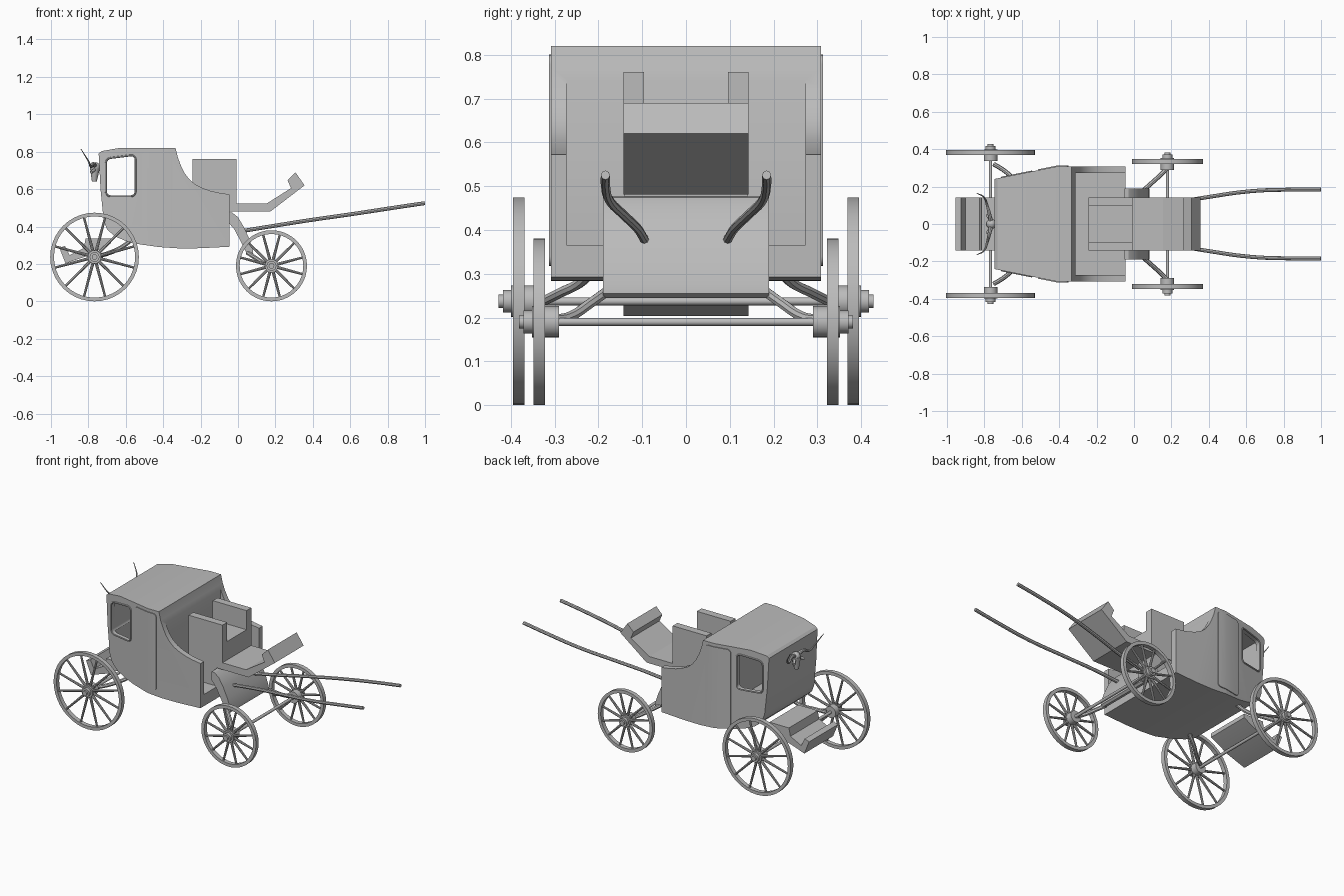
import bpy, bmesh, math
from mathutils import Vector, Matrix

if "Cube" in bpy.data.objects:
    bpy.data.objects.remove(bpy.data.objects["Cube"], do_unlink=True)

grey = bpy.data.materials.new("plain_grey")
grey.use_nodes = True
grey.diffuse_color = (0.5, 0.5, 0.5, 1)
grey.node_tree.nodes["Principled BSDF"].inputs["Base Color"].default_value = (0.5, 0.5, 0.5, 1)


def activate(ob):
    bpy.ops.object.select_all(action='DESELECT')
    ob.select_set(True)
    bpy.context.view_layer.objects.active = ob


def finish(name, bm, smooth=True):
    bmesh.ops.recalc_face_normals(bm, faces=bm.faces)
    me = bpy.data.meshes.new(name)
    bm.to_mesh(me)
    bm.free()
    me.materials.append(grey)
    ob = bpy.data.objects.new(name, me)
    bpy.context.collection.objects.link(ob)
    if smooth:
        activate(ob)
        bpy.ops.object.shade_smooth_by_angle(angle=math.radians(30))
    return ob


def prism_bm(pts, y0, y1):
    """Side profile (x, z) extruded across y."""
    bm = bmesh.new()
    f = bm.faces.new([bm.verts.new((x, y0, z)) for x, z in pts])
    ext = bmesh.ops.extrude_face_region(bm, geom=[f])["geom"]
    bmesh.ops.translate(bm, vec=(0, y1 - y0, 0), verts=[v for v in ext if isinstance(v, bmesh.types.BMVert)])
    return bm


def prism(name, pts, y0, y1):
    return finish(name, prism_bm(pts, y0, y1))


def box(name, x, y, z):
    return prism(name, [(x[0], z[0]), (x[1], z[0]), (x[1], z[1]), (x[0], z[1])], *y)


def add_rod(bm, p, q, r1, r2=None, seg=16):
    p, q = Vector(p), Vector(q)
    d = q - p
    m = Matrix.Translation((p + q) / 2) @ d.to_track_quat('Z', 'Y').to_matrix().to_4x4()
    bmesh.ops.create_cone(bm, cap_ends=True, segments=seg, radius1=r1,
                          radius2=r1 if r2 is None else r2, depth=d.length, matrix=m)


def rod(name, p, q, r):
    bm = bmesh.new()
    add_rod(bm, p, q, r)
    return finish(name, bm)


def tube(name, pts, r, closed=False, taper=False, smooth=True):
    """Round tube along a path."""
    cu = bpy.data.curves.new(name, 'CURVE')
    cu.dimensions, cu.bevel_depth, cu.bevel_resolution = '3D', r, 2
    cu.use_fill_caps, cu.resolution_u = True, 6
    sp = cu.splines.new('BEZIER' if smooth else 'POLY')
    points = sp.bezier_points if smooth else sp.points
    points.add(len(pts) - 1)
    for i, (p, c) in enumerate(zip(points, pts)):
        if smooth:
            p.co = c
            p.handle_left_type = p.handle_right_type = 'AUTO'
        else:
            p.co = (*c, 1)
        p.radius = 1 - 0.85 * i / (len(pts) - 1) if taper else 1
    sp.use_cyclic_u = closed
    cu.materials.append(grey)
    ob = bpy.data.objects.new(name, cu)
    bpy.context.collection.objects.link(ob)
    activate(ob)
    bpy.ops.object.convert(target='MESH')
    bpy.ops.object.shade_smooth_by_angle(angle=math.radians(40))


def cut(ob, cutter):
    cutter.hide_render = True
    mod = ob.modifiers.new("cut", 'BOOLEAN')
    mod.operation, mod.object, mod.solver = 'DIFFERENCE', cutter, 'EXACT'
    activate(ob)
    bpy.ops.object.modifier_apply(modifier=mod.name)
    bpy.data.objects.remove(cutter, do_unlink=True)


def half_width(x):
    """Cabin half width: straight at the front, narrowing to the rear."""
    return 0.308 + min(0, x + 0.41) * 0.2


def tapered_bm(pts, offset):
    bm = prism_bm(pts, -1, 1)
    bmesh.ops.bisect_plane(bm, geom=bm.verts[:] + bm.edges[:] + bm.faces[:],
                           plane_co=(-0.41, 0, 0), plane_no=(1, 0, 0))
    for v in bm.verts:
        v.co.y = math.copysign(half_width(v.co.x) + offset, v.co.y)
    return bm


def rounded(x0, x1, z0, z1, r, n=5):
    pts = []
    for k, (cx, cz) in enumerate([(x1 - r, z1 - r), (x0 + r, z1 - r), (x0 + r, z0 + r), (x1 - r, z0 + r)]):
        for i in range(n + 1):
            a = math.pi / 2 * (k + i / n)
            pts.append((cx + r * math.cos(a), cz + r * math.sin(a)))
    return pts


# Cabin shell: solid profile, hollowed, with open driver bay and side windows
profile = [(-0.745, 0.79), (-0.73, 0.803), (-0.634, 0.82), (-0.334, 0.82), (-0.322, 0.77), (-0.305, 0.725),
           (-0.285, 0.685), (-0.26, 0.652), (-0.228, 0.625), (-0.19, 0.606), (-0.145, 0.59), (-0.10, 0.58),
           (-0.045, 0.572), (-0.045, 0.292), (-0.2, 0.284), (-0.313, 0.283), (-0.42, 0.29), (-0.527, 0.305),
           (-0.6, 0.323), (-0.66, 0.348), (-0.7, 0.385), (-0.718, 0.43), (-0.735, 0.6)]
cabin = finish("cabin", tapered_bm(profile, 0))
inside = [(-0.715, 0.78), (-0.34, 0.78), (-0.34, 0.33), (-0.6, 0.36), (-0.69, 0.42)]
cut(cabin, finish("inside_cutter", tapered_bm(inside, -0.03)))
cut(cabin, box("bay_cutter", (-0.312, 0.1), (-0.273, 0.273), (0.365, 1)))
window = rounded(-0.706, -0.548, 0.562, 0.783, 0.025)
window = [(x, z - 0.02 * (-0.548 - x) / 0.16 if z > 0.7 else z) for x, z in window]
cut(cabin, prism("window_cutter", window, -1, 1))
activate(cabin)
bpy.ops.object.shade_smooth_by_angle(angle=math.radians(30))

# Doors and window rims
door = rounded(-0.514, -0.35, 0.318, 0.8, 0.022)
for side, s in (("left", 1), ("right", -1)):
    bm = tapered_bm(door, 0.005)
    for v in bm.verts:
        if v.co.y * s < 0:
            v.co.y = s * (half_width(v.co.x) - 0.008)
    finish(side + "_door", bm)
    tube(side + "_window_rim", [(x, s * half_width(x), z) for x, z in window], 0.005, True, smooth=False)

# Driver seat with arms, pedestal and footboard
box("seat_base", (-0.243, -0.008), (-0.143, 0.143), (0.481, 0.64))
for side, s in (("left", 1), ("right", -1)):
    box(side + "_seat_arm", (-0.243, -0.008), sorted((s * 0.143, s * 0.096)), (0.481, 0.76))
box("seat_pedestal", (-0.243, -0.05), (-0.14, 0.14), (0.36, 0.485))
prism("footboard", [(-0.008, 0.524), (0.155, 0.524), (0.283, 0.605), (0.265, 0.648), (0.307, 0.69),
                    (0.356, 0.62), (0.174, 0.481), (-0.008, 0.481)], -0.143, 0.143)

# Curved dash panel under the footboard
prism("dash_panel", [(-0.05, 0.476), (-0.03, 0.474), (0.0, 0.45), (0.03, 0.4), (0.06, 0.335), (0.08, 0.275),
                     (0.082, 0.255), (0.07, 0.245), (0.05, 0.25), (0.015, 0.32), (-0.02, 0.385),
                     (-0.05, 0.42)], -0.19, 0.19)

# Rear footman step
prism("rear_step", [(-0.68, 0.335), (-0.815, 0.335), (-0.825, 0.285), (-0.9, 0.247), (-0.925, 0.297),
                    (-0.955, 0.285), (-0.922, 0.203), (-0.8, 0.245), (-0.68, 0.31)], -0.143, 0.143)


def wheel(name, x, y, r, s):
    """Spoked wheel with a stepped hub; s points outward."""
    bm = bmesh.new()
    n, t, rim = 40, 0.0135, 0.02
    rings = []
    for i in range(n):
        a = 2 * math.pi * i / n
        rings.append([bm.verts.new((x + q * math.cos(a), y + d, r + q * math.sin(a)))
                      for q, d in ((r, -t), (r, t), (r - rim, t), (r - rim, -t))])
    for i in range(n):
        a, b = rings[i], rings[(i + 1) % n]
        for k in range(4):
            bm.faces.new((a[k], a[(k + 1) % 4], b[(k + 1) % 4], b[k]))
    for i in range(12):
        a = 2 * math.pi * (i + 0.5) / 12
        c, d = math.cos(a), math.sin(a)
        add_rod(bm, (x + 0.02 * c, y, r + 0.02 * d),
                (x + (r - 0.015) * c, y, r + (r - 0.015) * d), 0.0085, 0.006, 8)
    for d0, d1, q in ((-0.045, 0.017, 0.036), (0.0, 0.036, 0.026), (0.0, 0.046, 0.015)):
        add_rod(bm, (x, y + s * d0, r), (x, y + s * d1, r), q, seg=20)
    finish(name, bm)


# Running gear: axles, wheels and braces
for end, x, y, r in (("rear", -0.767, 0.382, 0.237), ("front", 0.179, 0.335, 0.19)):
    rod(end + "_axle", (x, -y, r), (x, y, r), 0.009)
    for side, s in (("left", 1), ("right", -1)):
        wheel(f"{side}_{end}_wheel", x, s * y, r, s)
for side, s in (("left", 1), ("right", -1)):
    tube(side + "_rear_brace", [(-0.75, s * 0.32, 0.24), (-0.7, s * 0.29, 0.255), (-0.63, s * 0.235, 0.285),
                                (-0.56, s * 0.2, 0.335)], 0.012)
    tube(side + "_front_brace", [(0.179, s * 0.3, 0.195), (0.15, s * 0.27, 0.2), (0.09, s * 0.215, 0.235),
                                 (0.05, s * 0.18, 0.26)], 0.012)
    # Pulling shafts
    tube(side + "_shaft", [(0.035, s * 0.095, 0.378), (0.2, s * 0.112, 0.405), (0.37, s * 0.14, 0.432),
                           (0.62, s * 0.175, 0.468), (0.85, s * 0.184, 0.503), (0.999, s * 0.184, 0.525)], 0.0105)
    # Horns of the rear ornament
    tube(side + "_horn", [(-0.765, s * 0.015, 0.725), (-0.775, s * 0.06, 0.735), (-0.785, s * 0.1, 0.72),
                          (-0.8, s * 0.14, 0.75), (-0.84, s * 0.165, 0.815)], 0.012, taper=True)
    rod(side + "_ear", (-0.765, s * 0.015, 0.705), (-0.785, s * 0.05, 0.69), 0.008)

# Skull of the rear ornament
bm = bmesh.new()
add_rod(bm, (-0.768, 0, 0.64), (-0.765, 0, 0.715), 0.013, 0.027, 12)
bmesh.ops.create_uvsphere(bm, u_segments=12, v_segments=8, radius=0.027, matrix=Matrix.Translation((-0.763, 0, 0.717)))
finish("ornament_skull", bm)
